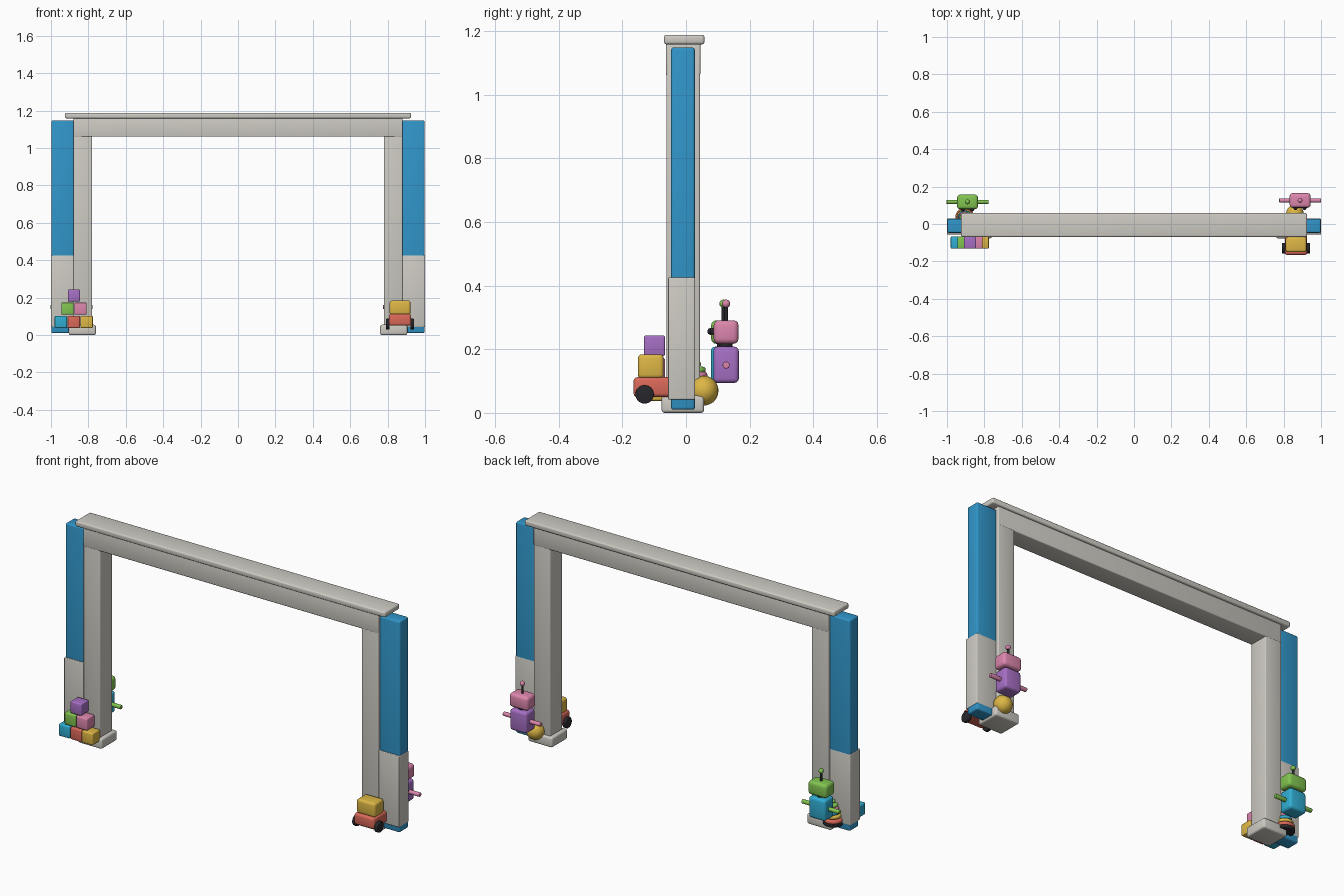
import bpy, bmesh
from math import pi
from mathutils import Matrix

if "Cube" in bpy.data.objects:
    bpy.data.objects.remove(bpy.data.objects["Cube"])

COLORS = {
    "blue": (0.03, 0.30, 0.58), "cyan": (0.03, 0.42, 0.65), "red": (0.70, 0.14, 0.10),
    "yellow": (0.72, 0.47, 0.06), "green": (0.22, 0.55, 0.08), "pink": (0.72, 0.24, 0.42),
    "purple": (0.38, 0.16, 0.55), "black": (0.02, 0.02, 0.025), "stone": (0.62, 0.60, 0.55),
}
mats = {}
for cname, rgb in COLORS.items():
    mats[cname] = bpy.data.materials.new(cname)
    mats[cname].diffuse_color = (*rgb, 1)


def finish(bm, name, color):
    me = bpy.data.meshes.new(name)
    bm.to_mesh(me)
    bm.free()
    ob = bpy.data.objects.new(name, me)
    bpy.context.collection.objects.link(ob)
    me.materials.append(mats[color])
    bpy.ops.object.select_all(action='DESELECT')
    ob.select_set(True)
    bpy.context.view_layer.objects.active = ob
    bpy.ops.object.shade_smooth_by_angle(angle=0.6)
    return ob


def box(name, x, y, z, color, bevel=0.005):
    """Rounded box from (min, max) ranges."""
    bm = bmesh.new()
    bmesh.ops.create_cube(bm, size=1)
    for v in bm.verts:
        v.co = [(r[0] + r[1]) / 2 + c * (r[1] - r[0]) for c, r in zip(v.co, (x, y, z))]
    bmesh.ops.bevel(bm, geom=bm.edges[:], offset=bevel, segments=3, profile=0.5,
                    affect='EDGES')
    return finish(bm, name, color)


def around(c, s):
    return (c - s / 2, c + s / 2)


def rod(name, loc, r, length, axis, color, bevel=0.0):
    bm = bmesh.new()
    bmesh.ops.create_cone(bm, cap_ends=True, segments=24, radius1=r, radius2=r, depth=length)
    if bevel:
        rims = [e for e in bm.edges if abs(e.verts[0].co.z - e.verts[1].co.z) < 1e-6]
        bmesh.ops.bevel(bm, geom=rims, offset=bevel, segments=3, profile=0.5, affect='EDGES')
    rot = {'X': Matrix.Rotation(pi / 2, 4, 'Y'), 'Y': Matrix.Rotation(pi / 2, 4, 'X'),
           'Z': Matrix()}[axis]
    bmesh.ops.transform(bm, matrix=Matrix.Translation(loc) @ rot, verts=bm.verts)
    return finish(bm, name, color)


def ball(name, loc, r, color):
    bm = bmesh.new()
    bmesh.ops.create_uvsphere(bm, u_segments=24, v_segments=14, radius=r,
                              matrix=Matrix.Translation(loc))
    return finish(bm, name, color)


# Door surround: posts, plinths, wall strips with wainscot on each side
for side, s in (("left", -1), ("right", 1)):
    def xr(a, b):
        return tuple(sorted((a * s, b * s)))
    box(side + "_post", xr(0.78, 0.88), (-0.062, 0.044), (0.03, 1.16), "stone")
    box(side + "_plinth", xr(0.76, 0.905), (-0.077, 0.057), (0.0, 0.055), "stone", 0.01)
    box(side + "_wall_strip", xr(0.875, 0.998), (-0.047, 0.028), (0.01, 1.148), "blue", 0.008)
    box(side + "_wainscot", xr(0.878, 1.0), (-0.056, 0.0285), (0.042, 0.426), "stone", 0.004)

# Lintel and cap
box("lintel", (-0.88, 0.88), (-0.063, 0.045), (1.06, 1.165), "stone")
box("cap", (-0.925, 0.925), (-0.069, 0.058), (1.158, 1.188), "stone", 0.008)

# Toy block pyramid, front left
for i, (x, z, c) in enumerate([(-0.947, 0.07, "cyan"), (-0.878, 0.07, "red"),
                               (-0.809, 0.07, "yellow"), (-0.912, 0.141, "green"),
                               (-0.842, 0.141, "pink"), (-0.877, 0.211, "purple")]):
    box(f"toy_block_{i}", around(x, 0.066), around(-0.099, 0.066), around(z, 0.064), c, 0.006)

# Toy truck, front right
box("truck_chassis", (0.806, 0.926), (-0.165, -0.03), (0.05, 0.112), "red", 0.012)
box("truck_cab", (0.811, 0.922), (-0.151, -0.07), (0.108, 0.184), "yellow", 0.012)
for x in (0.801, 0.932):
    rod("truck_wheel", (x, -0.13, 0.058), 0.029, 0.02, 'X', "black", 0.004)


# Toy robots behind the posts
def robot(name, x, y, head, body):
    box(name + "_body", around(x, 0.1), around(y, 0.08), (0.094, 0.208), body, 0.014)
    box(name + "_head", around(x, 0.112), around(y, 0.078), (0.217, 0.291), head, 0.016)
    rod(name + "_neck", (x, y, 0.212), 0.02, 0.02, 'Z', "black")
    rod(name + "_antenna", (x, y, 0.312), 0.006, 0.05, 'Z', "black")
    ball(name + "_antenna_tip", (x, y, 0.343), 0.013, head)
    for s in (-1, 1):
        rod(name + "_arm", (x + s * 0.078, y, 0.15), 0.011, 0.068, 'X', head, 0.003)
        ball(name + "_eye", (x + s * 0.024, y - 0.04, 0.256), 0.011, "black")


robot("pink_robot", 0.888, 0.126, "pink", "purple")
robot("green_robot", -0.89, 0.118, "green", "cyan")

# Ball, back right
ball("toy_ball", (0.86, 0.055, 0.07), 0.047, "yellow")

# Stacking rings, back left
sx, sy = -0.905, 0.037
rod("ring_stack_base", (sx, sy, 0.04), 0.05, 0.016, 'Z', "black", 0.004)
for z, r, c in ((0.058, 0.05, "red"), (0.08, 0.043, "yellow"),
                (0.1, 0.036, "cyan"), (0.119, 0.03, "pink"), (0.135, 0.025, "green")):
    rod("stacking_ring", (sx, sy, z), r, 0.02, 'Z', c, 0.008)
rod("ring_stack_peg", (sx, sy, 0.1), 0.007, 0.1, 'Z', "black")
ball("ring_stack_tip", (sx, sy, 0.153), 0.01, "green")

for m in bpy.data.materials:
    if m.users and not m.is_grease_pencil:
        m.use_nodes = True
        m.node_tree.nodes["Principled BSDF"].inputs["Base Color"].default_value = m.diffuse_color
